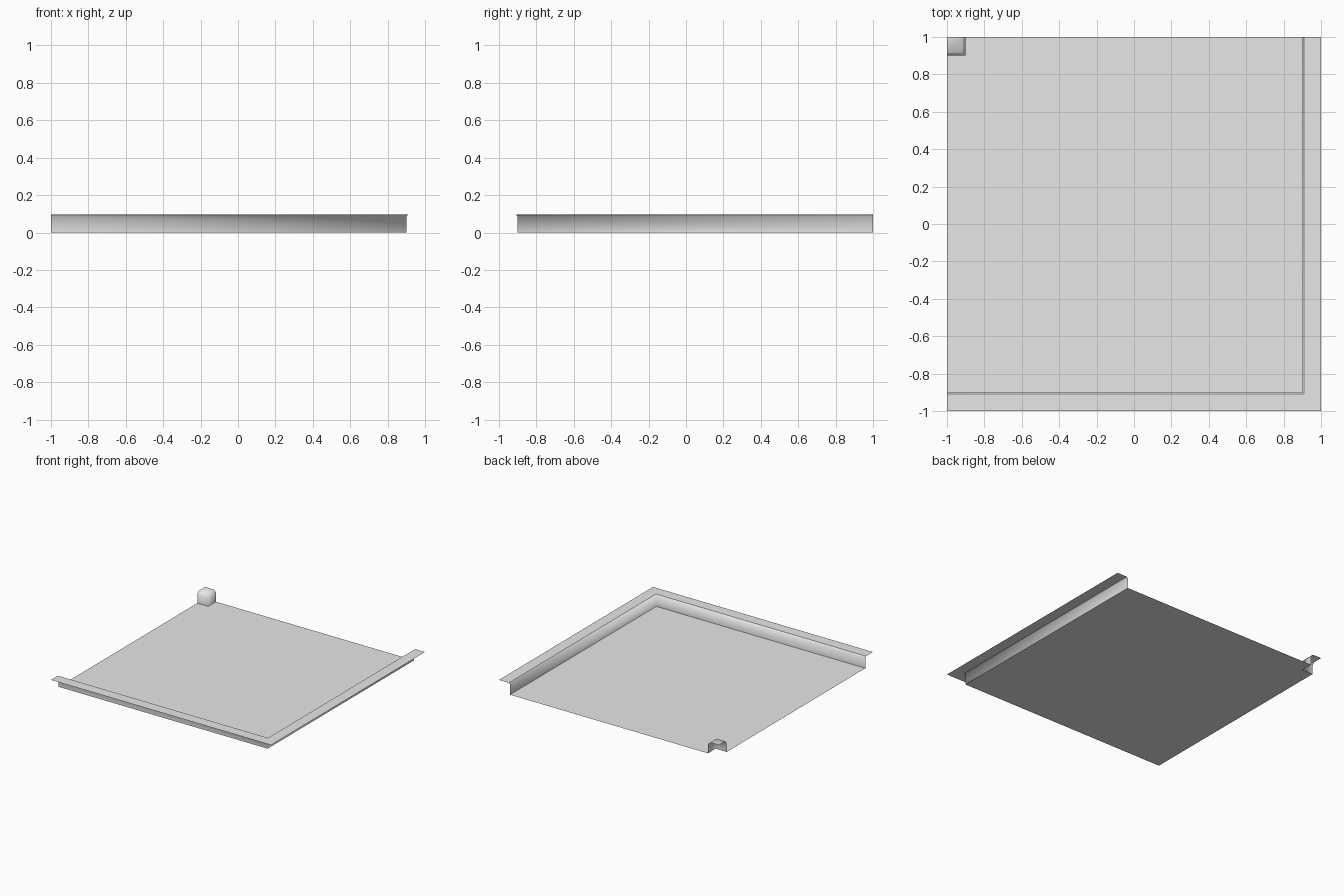
import bpy

cube = bpy.data.objects.get("Cube")
if cube:
    bpy.data.objects.remove(cube, do_unlink=True)

grey = bpy.data.materials.new("light grey")
grey.use_nodes = True
grey.diffuse_color = (0.8, 0.8, 0.8, 1)
grey.node_tree.nodes["Principled BSDF"].inputs["Base Color"].default_value = (0.8, 0.8, 0.8, 1)

EDGE = 0.9    # distance of the walls from the centre
TOP = 0.095   # height of the rim


def make(name, verts, faces, smooth=()):
    mesh = bpy.data.meshes.new(name)
    mesh.from_pydata(verts, [], faces)
    mesh.materials.append(grey)
    for i in smooth:
        mesh.polygons[i].use_smooth = True
    obj = bpy.data.objects.new(name, mesh)
    bpy.context.collection.objects.link(obj)
    return obj


def corner_sweep(profile, path):
    """Sweep (offset, height) points along a three-point path with one corner."""
    verts = [(x, y, z) for o, z in profile for x, y in path(o)]
    faces = []
    for r in range(len(profile) - 1):
        for c in range(2):
            a = 3 * r + c
            faces.append((a, a + 3, a + 4, a + 1))
    return verts, faces


# Floor with a notch at the back corner
floor_outline = [(-1, -EDGE), (EDGE, -EDGE), (EDGE, 1),
                 (-EDGE, 1), (-EDGE, EDGE), (-1, EDGE)]
make("floor", [(x, y, 0) for x, y in floor_outline], [range(6)])

# Walls on two sides, with an eased edge and a flat outward lip
rim_profile = [(EDGE, 0), (EDGE, TOP - 0.01), (EDGE + 0.01, TOP), (1, TOP)]
verts, faces = corner_sweep(rim_profile, lambda o: [(-1, -o), (o, -o), (o, 1)])
make("rim", verts, [f[::-1] for f in faces], smooth=range(4))

# Raised corner block, open on its outer sides
block_profile = [(EDGE, 0), (EDGE, TOP - 0.02), (EDGE + 0.02, TOP)]
verts, faces = corner_sweep(block_profile, lambda o: [(-1, o), (-o, o), (-o, 1)])
verts.append((-1, 1, TOP))
faces = [f[::-1] for f in faces] + [(6, 7, 8, 9)]
make("corner_block", verts, faces, smooth=range(5))
